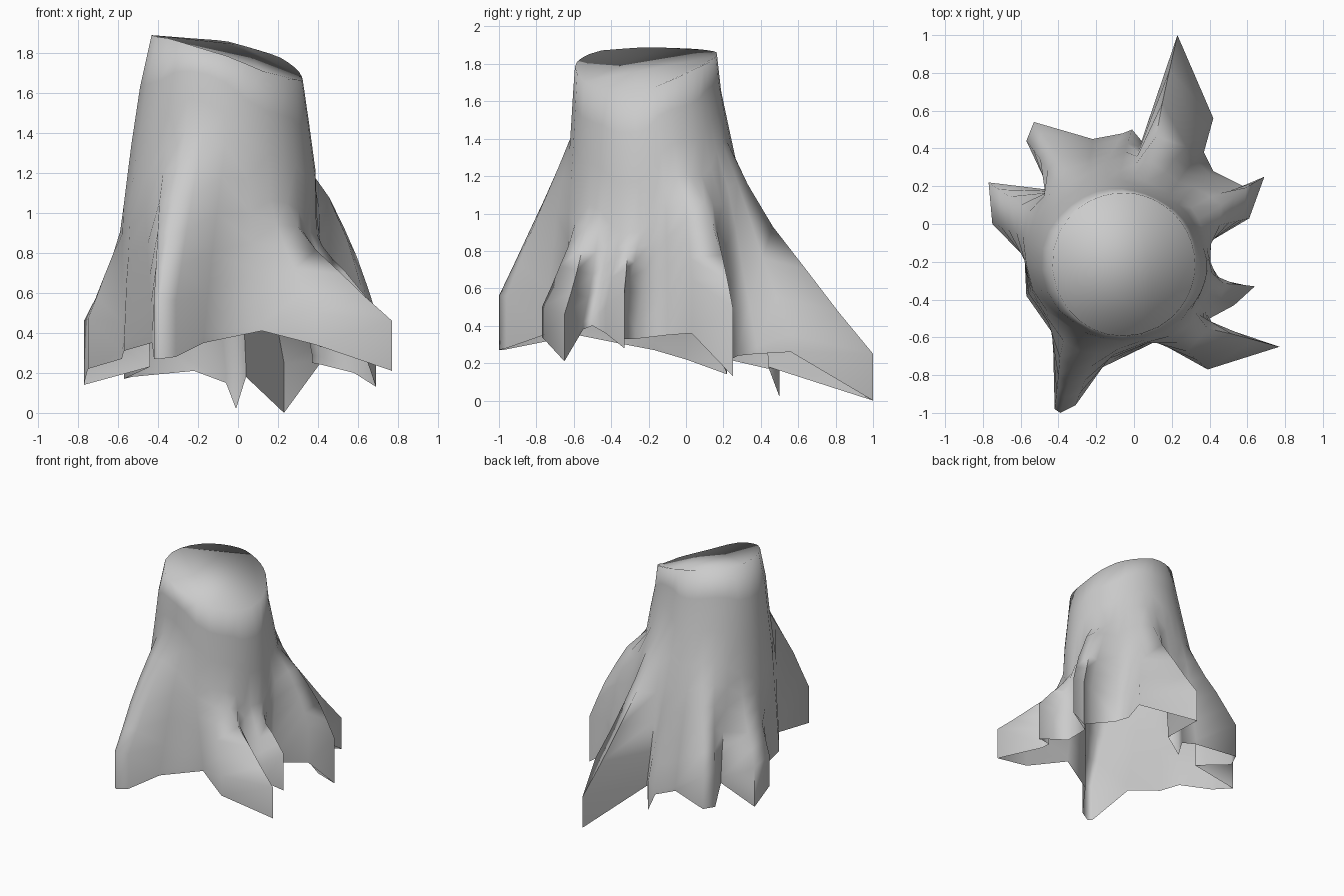
import bpy, bmesh
from math import sin, cos, atan2, pi, degrees
from mathutils import Vector

if "Cube" in bpy.data.objects:
    bpy.data.objects.remove(bpy.data.objects["Cube"])

# Trunk cross-sections: z, centre x, centre y, radius x, radius y
TRUNK = [(0.3, -0.09, -0.15, 0.48, 0.49), (1.1, -0.09, -0.17, 0.495, 0.48),
         (1.4, -0.085, -0.19, 0.45, 0.435), (1.65, -0.085, -0.21, 0.41, 0.40),
         (1.9, -0.06, -0.21, 0.37, 0.37)]
# Height of the slanted cut every 45 degrees, starting at +x
RIM = [1.66, 1.78, 1.86, 1.88, 1.89, 1.87, 1.79, 1.67]

# Roots counter-clockwise from the front: merge height, slope power, then
# foot points (x, y, bottom z, optional top of the vertical edge)
ROOTS = [
    (1.10, 1.2, [(0.12, -0.62, 0.41)]),
    (1.05, 1.3, [(0.39, -0.77, 0.34, 0.50), (0.77, -0.65, 0.21, 0.46),
                 (0.43, -0.55, 0.38)]),
    (0.90, 1.0, [(0.40, -0.50, 0.40), (0.53, -0.43, 0.36, 0.50),
                 (0.64, -0.33, 0.28, 0.58), (0.50, -0.33, 0.33, 0.5),
                 (0.41, -0.27, 0.33)]),
    (1.20, 0.65, [(0.39, -0.10, 0.35), (0.61, 0.03, 0.36, 0.65),
                  (0.69, 0.25, 0.13, 0.50), (0.58, 0.20, 0.20, 0.5),
                  (0.42, 0.28, 0.24)]),
    (1.38, 1.4, [(0.37, 0.38, 0.25), (0.42, 0.56, 0.26, 0.35),
                 (0.23, 1.00, 0.0, 0.25), (0.04, 0.44, 0.18)]),
    (1.15, 1.1, [(-0.01, 0.50, 0.02, 0.25), (-0.06, 0.48, 0.15), (-0.22, 0.45, 0.21)]),
    (1.20, 1.1, [(-0.53, 0.54, 0.18, 0.45), (-0.57, 0.44, 0.17, 0.45),
                 (-0.44, 0.18, 0.23)]),
    (1.02, 1.2, [(-0.77, 0.22, 0.14, 0.46), (-0.75, 0.00, 0.22, 0.47),
                 (-0.58, -0.17, 0.27)]),
    (1.10, 1.0, [(-0.57, -0.38, 0.31), (-0.43, -0.58, 0.35)]),
    (1.42, 1.05, [(-0.42, -0.98, 0.27, 0.56), (-0.39, -1.00, 0.27, 0.56),
                  (-0.31, -0.96, 0.28, 0.56), (-0.17, -0.76, 0.35)]),
]


def trunk_point(z, a):
    zc = min(max(z, TRUNK[0][0]), TRUNK[-1][0])
    for lo, hi in zip(TRUNK, TRUNK[1:]):
        if zc <= hi[0]:
            break
    f = (zc - lo[0]) / (hi[0] - lo[0])
    cx, cy, rx, ry = [p + (q - p) * f for p, q in zip(lo[1:], hi[1:])]
    return Vector((cx + rx * cos(a), cy + ry * sin(a), z))


def rim_height(a):
    s = degrees(a) % 360 / 45
    i = int(s) % 8
    return RIM[i] + (RIM[(i + 1) % 8] - RIM[i]) * (s - int(s))


def column(foot, merge, power, a):
    x, y, low = foot[:3]
    edge = foot[3] if len(foot) > 3 else low + 0.04
    pts = [Vector((x, y, low)), Vector((x, y, edge))]
    for t in (0.2, 0.4, 0.6, 0.8, 1.0):
        z = edge + (merge - edge) * t
        pts.append(Vector((x, y, z)).lerp(trunk_point(z, a), 1 - (1 - t) ** power))
    top = rim_height(a)
    pts += [trunk_point(merge + (top - merge) * t, a) for t in (0.35, 0.7, 1.0)]
    return pts


# Spread the columns around the trunk in order of their angle, easing clusters apart
feet = [(f, m, p) for m, p, group in ROOTS for f in group]
start = atan2(-0.44, 0.18)
n = len(feet)
angles = sorted((atan2(f[1] + 0.18, f[0] + 0.06) - start + 0.001) % (2 * pi)
                for f, m, p in feet)
for _ in range(6):
    angles = [0.5 * a + 0.25 * (angles[i - 1] - (2 * pi if i == 0 else 0)
                                + angles[(i + 1) % n] + (2 * pi if i == n - 1 else 0))
              for i, a in enumerate(angles)]

# Soften merge heights and ridges between neighbouring columns
pts = [column(f, m, p, a + start) for (f, m, p), a in zip(feet, angles)]
for k, w in ((4, 0.15), (5, 0.3), (6, 0.5), (7, 0.5), (8, 0.4)):
    row = [c[k].copy() for c in pts]
    for i in range(n):
        mean = (row[i - 1] + row[(i + 1) % n]) / 2
        pts[i][k] = row[i].lerp(mean, w)

# Bark skin, open underneath, with the cut face on top
bm = bmesh.new()
cols = [[bm.verts.new(v) for v in c] for c in pts]
for i in range(n):
    c, d = cols[i], cols[(i + 1) % n]
    for k in range(len(c) - 1):
        bm.faces.new((c[k], d[k], d[k + 1], c[k + 1]))
bm.faces.new([c[-1] for c in cols])
mesh = bpy.data.meshes.new("tree_stump")
bm.to_mesh(mesh)
bm.free()
stump = bpy.data.objects.new("tree_stump", mesh)
bpy.context.collection.objects.link(stump)

# Smooth bark with only the hardest root edges kept crisp
bpy.context.view_layer.objects.active = stump
stump.select_set(True)
bpy.ops.object.shade_smooth_by_angle(angle=1.75)
